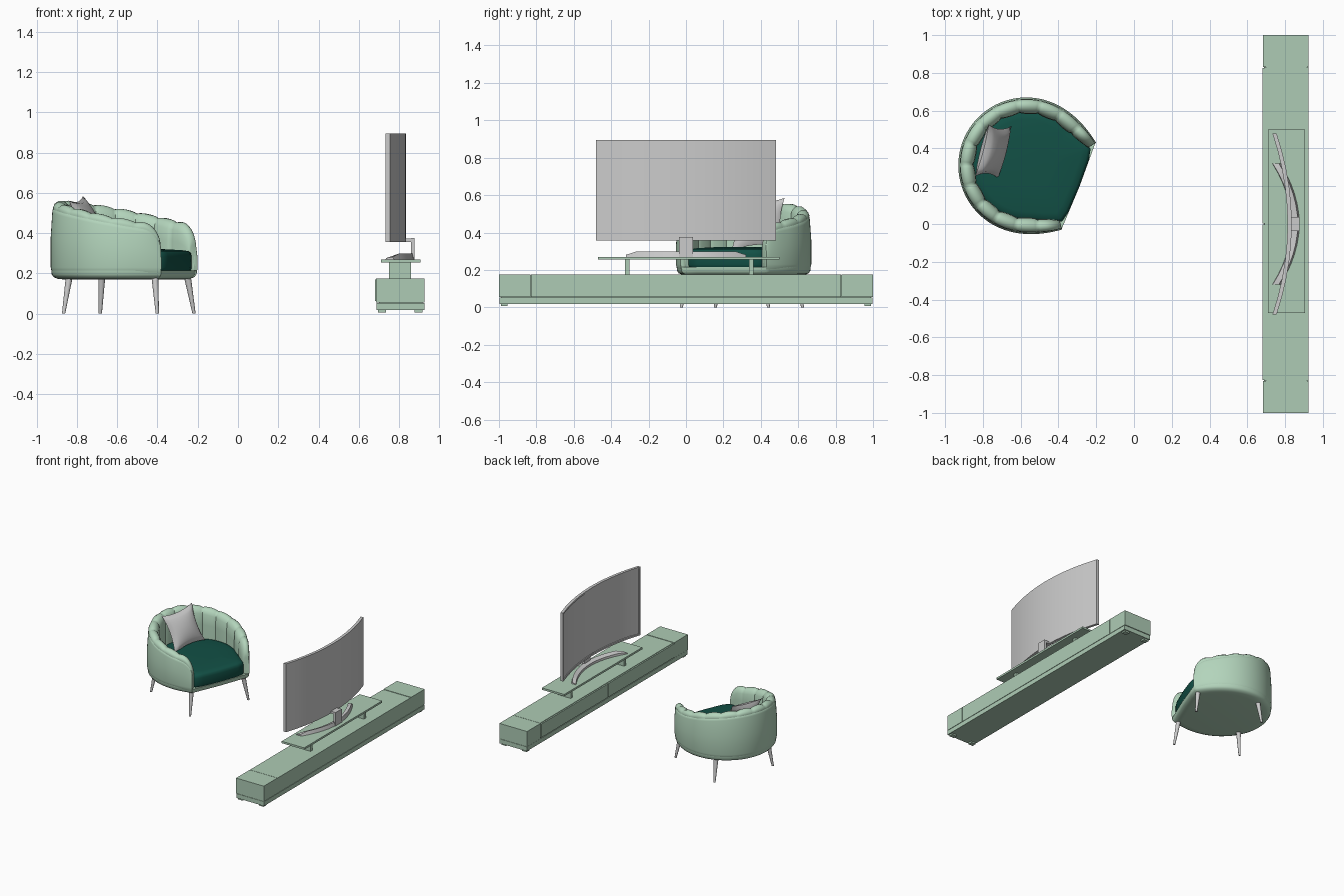
import bpy, bmesh, math
from mathutils import Matrix, Vector

if "Cube" in bpy.data.objects:
    bpy.data.objects.remove(bpy.data.objects["Cube"])


def material(name, rgb):
    m = bpy.data.materials.new(name)
    m.diffuse_color = (*rgb, 1)
    m.use_nodes = True
    m.node_tree.nodes["Principled BSDF"].inputs["Base Color"].default_value = m.diffuse_color
    return m


SAGE = material("sage", (0.45, 0.66, 0.50))
WOOD = material("painted_wood", (0.42, 0.60, 0.46))
DARK = material("dark_green", (0.006, 0.08, 0.06))
CHAIR = Matrix.Translation((-0.57, 0.31, 0)) @ Matrix.Rotation(math.radians(-21.4), 4, 'Z')


def finish(name, bm, mat=None, smooth=None, matrix=None):
    bmesh.ops.recalc_face_normals(bm, faces=bm.faces)
    me = bpy.data.meshes.new(name)
    bm.to_mesh(me)
    bm.free()
    ob = bpy.data.objects.new(name, me)
    bpy.context.collection.objects.link(ob)
    if mat:
        me.materials.append(mat)
    if matrix:
        ob.matrix_world = matrix
    if smooth:
        bpy.ops.object.select_all(action='DESELECT')
        ob.select_set(True)
        bpy.context.view_layer.objects.active = ob
        bpy.ops.object.shade_smooth_by_angle(angle=math.radians(smooth))
    return ob


def loft(name, rings, mat=None, smooth=None, matrix=None):
    """Skin closed rings of equal length and cap both ends."""
    bm = bmesh.new()
    vs = [[bm.verts.new(p) for p in r] for r in rings]
    n = len(vs[0])
    for a, b in zip(vs, vs[1:]):
        for i in range(n):
            j = (i + 1) % n
            bm.faces.new((a[i], a[j], b[j], b[i]))
    bm.faces.new(vs[0])
    bm.faces.new(vs[-1])
    return finish(name, bm, mat, smooth, matrix)


def box(name, x, y, z, mat=None):
    ring = lambda h: [(x[0], y[0], h), (x[1], y[0], h), (x[1], y[1], h), (x[0], y[1], h)]
    return loft(name, [ring(z[0]), ring(z[1])], mat)


# --- Armchair plan curve: arm tip, round back, other arm tip
R, TIP = 0.36, 0.30
arm = [(TIP * (1 - i / 60), R - 1.26 * (TIP * (1 - i / 60)) ** 2) for i in range(60)]
arc = [(R * math.cos(a), R * math.sin(a)) for a in
       (math.pi / 2 + math.pi * i / 180 for i in range(181))]
path = [Vector(p) for p in arm + arc + [(u, -v) for u, v in reversed(arm)]]
dist = [0.0]
for a, b in zip(path, path[1:]):
    dist.append(dist[-1] + (b - a).length)
L = dist[-1]
CH = 14
cols = sorted({L * i / (CH * 10) for i in range(CH * 10 + 1)}
              | {e for d in (0.001, 0.003, 0.006) for e in (d, L - d)})


def column(s):
    """Point, inward normal, rim height and thickness factor at distance s."""
    i = next((k for k in range(len(dist) - 1) if dist[k + 1] >= s), len(dist) - 2)
    t = (s - dist[i]) / (dist[i + 1] - dist[i])
    p = path[i].lerp(path[i + 1], min(t, 1))
    tan = (path[min(i + 2, len(path) - 1)] - path[max(i - 1, 0)]).normalized()
    d, rr = max(min(s, L - s), 0), 0.09
    top = 0.56 - 0.18 * (p.x + R)
    if d < rr:
        top -= rr - math.sqrt(max(rr * rr - (rr - d) ** 2, 0))
    return p, Vector((-tan.y, tan.x)), top, 0.6 + 0.4 * min(d / 0.14, 1)


def sweep(name, prof, puff, mat):
    """prof rows: inward offset, height fraction, height shift, puff in, puff up."""
    rings = []
    for s in cols:
        p, n, top, w = column(s)
        b = puff * abs(math.sin(math.pi * CH * s / L)) ** 0.6
        ring = []
        for d, k, dz, nd, nz in prof:
            q = p + n * (d * w + b * nd)
            ring.append((q.x, q.y, 0.2 + k * (top - 0.2) + dz + b * nz))
        rings.append(ring)
    return loft(name, rings, mat, 50, CHAIR)


sweep("chair_outer_shell", [
    (.05, 0, -.02, 0, 0), (.022, 0, -.013, 0, 0), (.006, 0, .005, 0, 0), (0, 0, .03, 0, 0),
    (0, .5, 0, 0, 0), (.008, 1, -.05, 0, 0), (.011, 1, -.036, 0, 0), (.017, 1, -.031, 0, 0),
    (.024, 1, -.036, 0, 0), (.05, 0, .02, 0, 0)], 0, SAGE)
sweep("chair_channel_padding", [
    (.022, 0, .01, 0, 0), (.016, 1, -.05, 0, 0), (.013, 1, -.03, -.3, .2), (.02, 1, -.017, -.3, .6),
    (.034, 1, -.009, 0, 1), (.052, 1, -.010, .3, 1), (.066, 1, -.022, .7, .7),
    (.075, 1, -.042, 1, .2), (.078, .7, -.02, 1, 0), (.078, .3, 0, 1, 0), (.078, 0, .01, 1, 0)],
    0.010, SAGE)

# --- Chair base and seat cushion, lofted from the plan outline
front = [(0.302, -0.16), (0.306, 0), (0.302, 0.16)]
outline = [tuple(p) for p in path[::4]] + [tuple(path[-1])] + front


def stack(name, pts, levels, mat):
    loft(name, [[(u * s, v * s, z + dz * (u < 0)) for u, v in pts] for s, z, dz in levels],
         mat, 60, CHAIR)


stack("chair_base", outline, [(.80, .170, 0), (.90, .173, 0), (.96, .182, 0),
                              (.985, .195, 0), (.99, .215, 0)], SAGE)
inner = []
for i in range(61):
    p, n, top, w = column(L * i / 60)
    inner.append(tuple(p + n * 0.072 * w))
seat = inner + [(.285, -.205), (.297, -.15), (.302, 0), (.297, .15), (.285, .205)]
stack("seat_cushion", seat, [(.95, .205, 0), (.985, .213, 0), (1, .23, 0), (1, .285, 0),
                             (.985, .302, 0), (.95, .311, 0), (.85, .316, 0), (.5, .322, 0)], DARK)

# --- Splayed tapered chair legs
for a, fu, tu in (("front", .28, .255), ("back", -.22, -.2)):
    for b, s in (("left", 1), ("right", -1)):
        ring = lambda u, v, z, r: [(u + r * math.cos(k * math.pi / 6),
                                    v + r * math.sin(k * math.pi / 6), z) for k in range(12)]
        loft(f"chair_{a}_{b}_leg", [ring(fu, .25 * s, 0, .008), ring(tu, .22 * s, .19, .018)],
             None, 40, CHAIR)

# --- Throw pillow: two puffed sheets with pinched edges
bm = bmesh.new()
bmesh.ops.create_grid(bm, x_segments=14, y_segments=14, size=1)
bmesh.ops.duplicate(bm, geom=bm.verts[:] + bm.edges[:] + bm.faces[:])
half = len(bm.verts) // 2
e1 = Vector((.25, .96, .08)).normalized()
e3 = e1.cross(Vector((-.42, .05, .9))).normalized()
e2 = e3.cross(e1)
for i, v in enumerate(bm.verts):
    x, y = v.co.x, v.co.y
    h = 0.05 * max((1 - x * x) * (1 - y * y), 0) ** 0.5 * (1 if i < half else -1)
    px, py = x * (1 - .14 * (1 - y * y)), y * (1 - .14 * (1 - x * x))
    v.co = Vector((-.745, .385, .445)) + 0.142 * (px * e1 + py * e2) + h * e3
bmesh.ops.remove_doubles(bm, verts=bm.verts, dist=1e-5)
finish("throw_pillow", bm, None, 60)

# --- Low media console with end boxes, drawers, plinth and feet
box("console_middle", (.69, .925), (-.828, .828), (.056, .175), WOOD)
box("console_plinth", (.687, .925), (-.998, .998), (.019, .053), WOOD)
box("console_core", (.70, .915), (-.99, .99), (.04, .17), WOOD)
for s, side in ((1, "left"), (-1, "right")):
    span = lambda a, b: tuple(sorted((a * s, b * s)))
    box(f"console_{side}_end", (.684, .925), span(.832, 1), (.056, .176), WOOD)
    box(f"{side}_drawer_front", (.679, .692), span(.003, .826), (.064, .171), WOOD)
    for x in (.695, .875):
        box(f"console_{side}_foot", (x, x + .04), span(.955, .99), (.007, .02), WOOD)

# --- Raised shelf under the screen
box("shelf_top", (.71, .905), (-.47, .50), (.255, .27), WOOD)
for y in (-.326, .338):
    box("shelf_support", (.75, .86), (y, y + .024), (.174, .256), WOOD)

# --- Curved stand and neck
rings = []
for i in range(13):
    y = -.32 + .64 * i / 12
    xo = .875 - .10 * (y / .32) ** 2
    e = 0.4 if i in (0, 12) else 1
    rings.append([(xo - .042, y, .27), (xo - .040, y, .27 + .016 * e),
                  (xo - .008, y, .27 + .028 * e), (xo, y, .27)])
loft("stand_base", rings, None, 30)
box("stand_neck", (.858, .877), (-.038, .038), (.27, .375))
box("neck_bracket", (.815, .862), (-.036, .036), (.357, .374))

# --- Curved screen with a recessed display
rings = []
N = 10
Z0, Z1, RIM, DEEP = .357, .895, .014, .005
ys = [-.48 + .96 * i / N for i in range(N + 1)]
curve = lambda y: .835 - .08 * (y / .48) ** 2
bm = bmesh.new()
grid = [[bm.verts.new(p) for p in ((curve(y) - .022, y, Z0), (curve(y), y, Z0),
                                  (curve(y), y, Z1), (curve(y) - .022, y, Z1))] for y in ys]
glass = []
for a, b in zip(grid, grid[1:]):
    for i in range(4):
        f = bm.faces.new((a[i], a[(i + 1) % 4], b[(i + 1) % 4], b[i]))
        if i == 3:
            glass.append(f)
bm.faces.new(grid[0])
bm.faces.new(grid[-1])
bmesh.ops.recalc_face_normals(bm, faces=bm.faces)
bmesh.ops.inset_region(bm, faces=glass, thickness=RIM, depth=0)
bmesh.ops.inset_region(bm, faces=glass, thickness=.002, depth=-DEEP)
finish("curved_screen", bm, None, 30)
